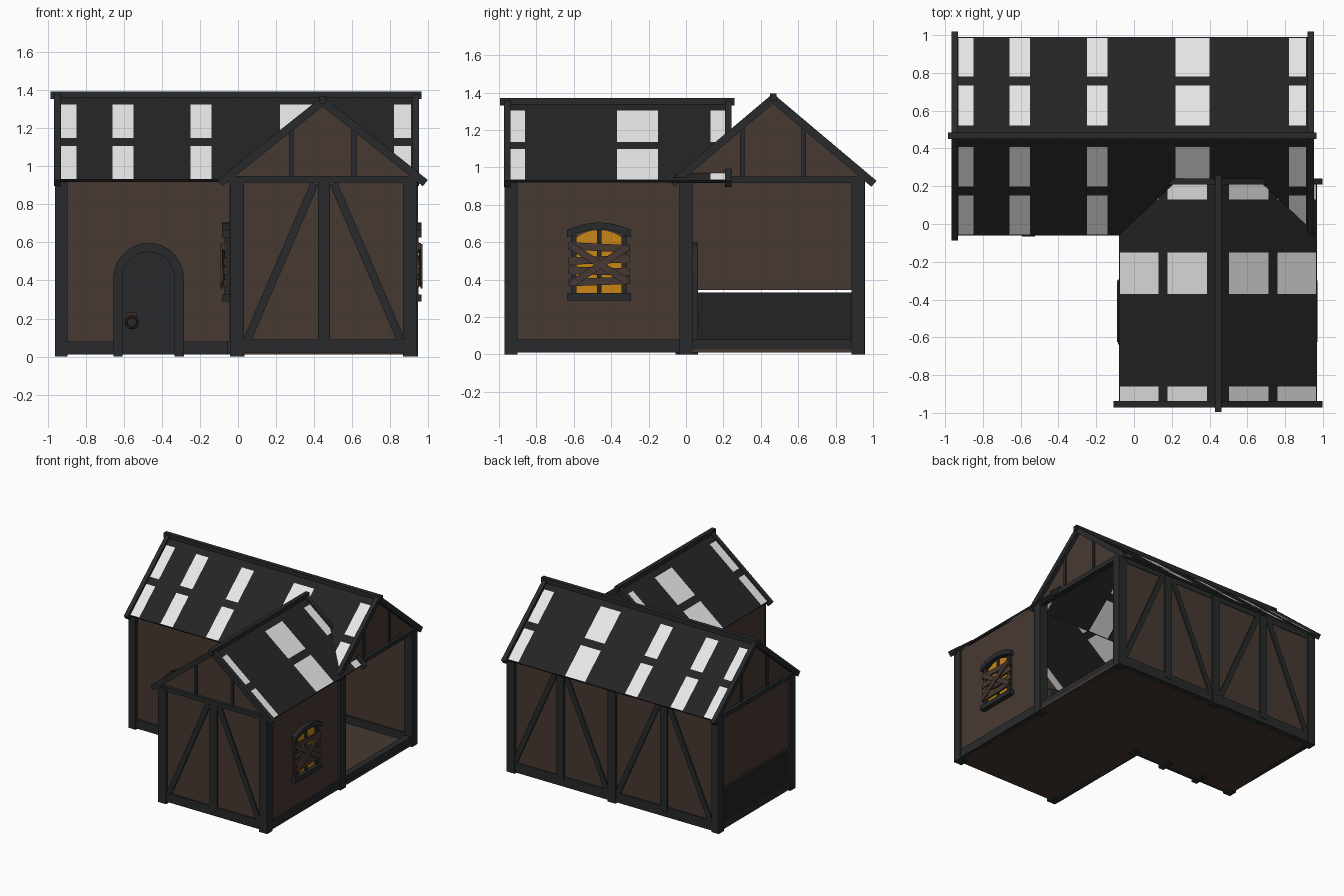
import bpy, bmesh, math
from mathutils import Vector as V

if "Cube" in bpy.data.objects:
    bpy.data.objects.remove(bpy.data.objects["Cube"])


def material(name, rgb):
    m = bpy.data.materials.new(name)
    m.diffuse_color = (*rgb, 1)
    m.use_nodes = True
    m.node_tree.nodes["Principled BSDF"].inputs["Base Color"].default_value = m.diffuse_color
    return m


TIMBER = material("dark timber", (0.021, 0.023, 0.024))
ROOF = material("roof dark", (0.0175, 0.0175, 0.0175))
PALE = material("pale patch", (0.8, 0.8, 0.8))
PLASTER = material("brown plaster", (0.063, 0.041, 0.031))
PLANK = material("plank brown", (0.062, 0.04, 0.033))
GLASS = material("amber glass", (0.6, 0.24, 0.008))
IRON = material("rusty iron", (0.04, 0.024, 0.018))


def finish(name, bm, *mats):
    me = bpy.data.meshes.new(name)
    bm.to_mesh(me)
    bm.free()
    for m in mats:
        me.materials.append(m)
    ob = bpy.data.objects.new(name, me)
    bpy.context.collection.objects.link(ob)
    return ob


def prism(name, pts, push, mat):
    """Flat outline pushed along a vector."""
    bm = bmesh.new()
    face = bm.faces.new([bm.verts.new(p) for p in pts])
    new = bmesh.ops.extrude_face_region(bm, geom=[face])["geom"]
    bmesh.ops.translate(bm, vec=push, verts=[g for g in new if isinstance(g, bmesh.types.BMVert)])
    if len(bm.faces) == len(pts) + 1:
        bm.faces.new(list(bm.verts)[:len(pts)])
    bmesh.ops.recalc_face_normals(bm, faces=bm.faces)
    return finish(name, bm, mat)


def box(name, x0, x1, y0, y1, z0, z1, mat=TIMBER):
    return prism(name, [(x0, y0, z0), (x1, y0, z0), (x1, y1, z0), (x0, y1, z0)], V((0, 0, z1 - z0)), mat)


def beam(name, a, b, width, normal, depth, mat=TIMBER):
    """Bar from a to b, depth measured along normal."""
    a, b, n = V(a), V(b), V(normal).normalized()
    s = (b - a).cross(n).normalized() * width / 2
    h = n * depth / 2
    return prism(name, [a - s - h, a + s - h, b + s - h, b - s - h], n * depth, mat)


# --- floor
box("main_floor", -0.95, 0.94, 0, 0.94, 0.01, 0.03, PLASTER)
box("wing_floor", -0.04, 0.92, -0.95, 0, 0.01, 0.03, PLASTER)

# --- plaster walls
box("back_wall", -0.94, 0.93, 0.915, 0.94, 0.03, 0.94, PLASTER)
box("front_wall", -0.94, -0.03, -0.012, 0.013, 0.03, 0.94, PLASTER)
box("left_wall_upper", -0.945, -0.92, 0, 0.93, 0.345, 0.94, PLASTER)
box("left_wall_lower", -0.945, -0.92, 0, 0.93, 0.03, 0.33, ROOF)
box("wing_front_wall", -0.03, 0.92, -0.95, -0.925, 0.03, 0.94, PLASTER)
box("wing_left_wall", -0.045, -0.02, -0.94, 0, 0.03, 0.94, PLASTER)
box("wing_right_wall", 0.90, 0.925, -0.94, 0, 0.03, 0.94, PLASTER)

# --- corner posts
for i, (x, y) in enumerate([(-0.93, 0), (-0.93, 0.92), (0.91, 0.92), (0.91, 0),
                            (-0.005, 0), (-0.005, -0.935), (0.905, -0.935)]):
    w = 0.033 if x < -0.5 else 0.037
    box(f"corner_post_{i}", x - w, x + w, y - 0.035, y + 0.035, 0, 0.94)

# --- sills
box("front_sill", -0.95, -0.03, -0.03, 0.03, 0.01, 0.08)
box("back_sill", -0.95, 0.93, 0.90, 0.95, 0.01, 0.09)
box("left_sill", -0.955, -0.91, 0, 0.94, 0.01, 0.08)
box("right_sill", 0.885, 0.937, -0.94, 0.94, 0.01, 0.08)
box("wing_left_sill", -0.055, -0.01, -0.94, 0, 0.01, 0.08)
box("wing_front_sill", -0.03, 0.93, -0.965, -0.92, 0.02, 0.09)

# --- top plates
box("left_top_plate", -0.96, -0.92, -0.02, 0.95, 0.915, 0.95)
box("right_top_plate", 0.90, 0.945, -0.02, 0.95, 0.915, 0.95)
box("wing_front_top_plate", -0.05, 0.94, -0.965, -0.925, 0.915, 0.95)
box("back_top_plate", -0.95, 0.93, 0.91, 0.945, 0.90, 0.94)


def timber_bay(name, x0, x1, y):
    """Centre post with two braces leaning in to its top."""
    c = (x0 + x1) / 2
    box(name + "_post", c - 0.032, c + 0.032, y - 0.02, y + 0.02, 0.05, 0.93)
    for s, e in ((-1, x0), (1, x1)):
        beam(name + "_brace", (e - s * 0.05, y, 0.09), (c + s * 0.05, y, 0.91), 0.042, (0, 1, 0), 0.034)


timber_bay("wing_front", 0, 0.905, -0.945)
timber_bay("back_left", -0.93, 0, 0.935)
timber_bay("back_right", 0, 0.93, 0.935)
box("back_middle_post", -0.035, 0.035, 0.90, 0.957, 0, 0.93)


# --- roofs: gridded slopes whose pale cells are picked by band
ROWS = [(0.01, 0.40), (0.49, 0.89)]


def slope(name, eave, ridge, axis, u0, u1, bands):
    """eave, ridge: points at u = 0; axis: unit direction of the ridge."""
    us = sorted({u0, u1, *[v for b in bands for v in b]})
    ts = sorted({0, 1, *[v for r in ROWS for v in r]})
    bm = bmesh.new()
    g = [[bm.verts.new(V(eave).lerp(V(ridge), t) + V(axis) * u) for t in ts] for u in us]
    for i in range(len(us) - 1):
        for j in range(len(ts) - 1):
            f = bm.faces.new((g[i][j], g[i + 1][j], g[i + 1][j + 1], g[i][j + 1]))
            u, t = (us[i] + us[i + 1]) / 2, (ts[j] + ts[j + 1]) / 2
            f.material_index = int(any(a < u < b for a, b in bands) and any(a < t < b for a, b in ROWS))
    bmesh.ops.recalc_face_normals(bm, faces=bm.faces)
    bm.normal_update()
    if next(iter(bm.faces)).normal.z < 0:
        bmesh.ops.reverse_faces(bm, faces=bm.faces)
    ob = finish(name, bm, ROOF, PALE)
    mod = ob.modifiers.new("thickness", "SOLIDIFY")
    mod.thickness, mod.offset = 0.015, -1


MAIN_BANDS = [(-0.93, -0.85), (-0.66, -0.55), (-0.25, -0.14), (0.22, 0.40), (0.82, 0.91)]
WING_BANDS = [(-0.95, -0.86), (-0.37, -0.15), (0.13, 0.215)]
MR, WR, EAVE = 1.375, 1.35, 0.93
for s, side in ((-1, "front"), (1, "back")):
    slope(f"main_roof_{side}", (0, 0.465 + s * 0.525, EAVE), (0, 0.465, MR), (1, 0, 0), -0.96, 0.94, MAIN_BANDS)
for s, side in ((-1, "left"), (1, "right")):
    slope(f"wing_roof_{side}", (0.445 + s * 0.525, 0, EAVE), (0.445, 0, WR), (0, 1, 0), -0.965, 0.235, WING_BANDS)
box("main_ridge_beam", -0.985, 0.965, 0.45, 0.485, 1.355, 1.395)
box("wing_ridge_beam", 0.428, 0.462, -0.995, 0.26, 1.33, 1.37)


# --- gables: infill, two studs and sloping barge boards
def gable(name, centre, along, across, top, full=True):
    c, a, k = V(centre), V(across), V((0, 0, 1))
    n = V(along)
    if full:
        inner = c - n * 0.035
        prism(name + "_infill", [inner - a * 0.49 + k * 0.94, inner + a * 0.49 + k * 0.94,
                                 inner + k * (top - 0.02)], n * 0.02, PLASTER)
    for s in (-1, 1):
        beam(name + "_barge_board", c + a * s * 0.54 + k * (EAVE - 0.018), c + k * (top - 0.008), 0.042, along, 0.034)
        if full:
            p = c - n * 0.02 + a * s * 0.165
            beam(name + "_stud", p + k * 0.94, p + k * (top - 0.16), 0.024, along, 0.03)


gable("left_gable", (-0.95, 0.465, 0), (-1, 0, 0), (0, 1, 0), MR)
gable("right_gable", (0.935, 0.465, 0), (1, 0, 0), (0, 1, 0), MR)
gable("wing_gable", (0.445, -0.955, 0), (0, -1, 0), (1, 0, 0), WR)
gable("wing_rear", (0.445, 0.225, 0), (0, 1, 0), (1, 0, 0), WR, full=False)


# --- arched door
def arch(r, y, z0=0.0, n=14):
    arc = [(-0.47 + r * math.cos(math.pi * i / n), y, 0.413 + r * math.sin(math.pi * i / n)) for i in range(n + 1)]
    return [(-0.47 + r, y, z0)] + arc + [(-0.47 - r, y, z0)]


prism("door_frame", arch(0.185, -0.055) + arch(0.137, -0.055)[::-1], V((0, 0.12, 0)), TIMBER)
prism("door_leaf", arch(0.14, -0.04, 0.01), V((0, 0.08, 0)), TIMBER)
for y in (-0.045, 0.045):
    box("door_handle_plate", -0.585, -0.53, y - 0.006, y + 0.006, 0.20, 0.235, IRON)
    bpy.ops.mesh.primitive_torus_add(major_radius=0.03, minor_radius=0.006, major_segments=12, minor_segments=6,
                                     location=(-0.558, y * 1.35, 0.18), rotation=(math.pi / 2, 0, 0))
    ring = bpy.context.object
    ring.name = "door_ring"
    ring.data.materials.append(IRON)

# --- boarded windows on both wing sides
WY = -0.465
for s, side in ((-1, "left"), (1, "right")):
    def wx(d):
        return 0.44 + s * d

    def bar(part, y0, z0, y1, z1, w, d, depth, mat):
        beam(f"{side}_window_{part}", (wx(d), WY + y0, z0), (wx(d), WY + y1, z1), w, (1, 0, 0), depth, mat)

    def curve(z_edge, rise, half, n=8):
        return [(wx(0.48), WY + half * (2 * i / n - 1), z_edge + rise * (1 - (2 * i / n - 1) ** 2)) for i in range(n + 1)]

    prism(f"{side}_window_glass", [(wx(0.48), WY - 0.13, 0.31), *curve(0.62, 0.045, 0.13), (wx(0.48), WY + 0.13, 0.31)],
          V((s * 0.012, 0, 0)), GLASS)
    prism(f"{side}_window_lintel", curve(0.625, 0.042, 0.17) + curve(0.665, 0.04, 0.17)[::-1], V((s * 0.045, 0, 0)), TIMBER)
    bar("sill", -0.172, 0.308, 0.172, 0.308, 0.038, 0.50, 0.05, TIMBER)
    for e in (-0.135, 0.135):
        bar("jamb", e, 0.31, e, 0.635, 0.03, 0.495, 0.03, TIMBER)
    bar("mullion", 0, 0.31, 0, 0.665, 0.024, 0.492, 0.02, TIMBER)
    for z, tilt in ((0.572, 0.008), (0.505, -0.006), (0.445, 0.005), (0.39, -0.006)):
        bar("board", -0.165, z + tilt, 0.165, z - tilt, 0.04, 0.506, 0.014, PLANK)
    bar("cross_board_a", -0.15, 0.58, 0.155, 0.385, 0.038, 0.517, 0.012, PLANK)
    bar("cross_board_b", -0.15, 0.375, 0.155, 0.575, 0.038, 0.525, 0.012, PLANK)
